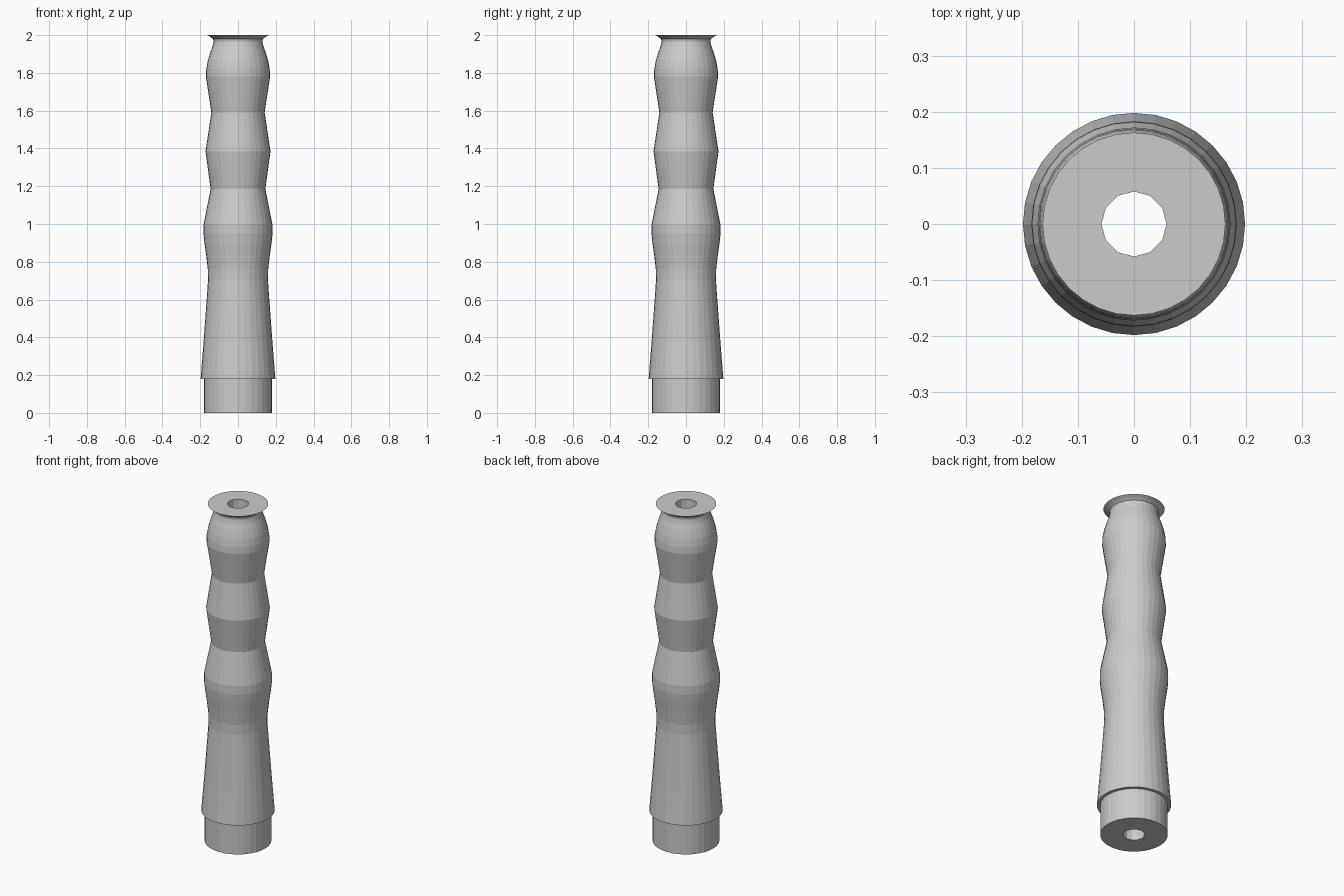
import bpy, bmesh
from math import cos, sin, pi

cube = bpy.data.objects.get("Cube")
if cube:
    bpy.data.objects.remove(cube, do_unlink=True)

grey = bpy.data.materials.new("plain grey")
grey.use_nodes = True
colour = (0.6, 0.6, 0.6, 1)
grey.diffuse_color = colour
grey.node_tree.nodes["Principled BSDF"].inputs["Base Color"].default_value = colour


def lathe(bm, profile, sides):
    """Sweep (radius, height) points around z; return the rings of vertices."""
    rings = [[bm.verts.new((r * cos(2 * pi * i / sides), r * sin(2 * pi * i / sides), z))
              for i in range(sides)] for r, z in profile]
    for low, high in zip(rings, rings[1:]):
        for i in range(sides):
            j = (i + 1) % sides
            bm.faces.new((low[i], low[j], high[j], high[i]))
    return rings


def ring_edges(bm, ring):
    return [bm.edges.get((ring[i - 1], ring[i])) for i in range(len(ring))]


# Plug, stepped lip, waisted grip with three swells, flared top rim
profile = [
    (0.18, 0), (0.18, 0.18), (0.198, 0.18),
    (0.182, 0.38), (0.163, 0.64), (0.159, 0.70), (0.160, 0.76), (0.168, 0.83),
    (0.178, 0.90), (0.183, 0.95), (0.182, 1.0),
    (0.145, 1.185), (0.172, 1.385), (0.141, 1.59),
    (0.170, 1.78), (0.168, 1.82), (0.161, 1.86), (0.148, 1.905), (0.135, 1.94),
    (0.129, 1.965), (0.132, 1.98), (0.145, 1.99), (0.163, 2.0),
]

bm = bmesh.new()
outer = lathe(bm, profile, 32)

# Bore running right through the grip
bore = lathe(bm, [(0.058, 0), (0.058, 2.0)], 12)

# Flat ring caps at both ends
for end in (0, -1):
    edges = ring_edges(bm, outer[end]) + ring_edges(bm, bore[end])
    bmesh.ops.triangle_fill(bm, use_beauty=True, edges=edges)
bmesh.ops.recalc_face_normals(bm, faces=bm.faces)

mesh = bpy.data.meshes.new("grip_handle")
bm.to_mesh(mesh)
bm.free()
mesh.materials.append(grey)
handle = bpy.data.objects.new("grip_handle", mesh)
bpy.context.collection.objects.link(handle)
